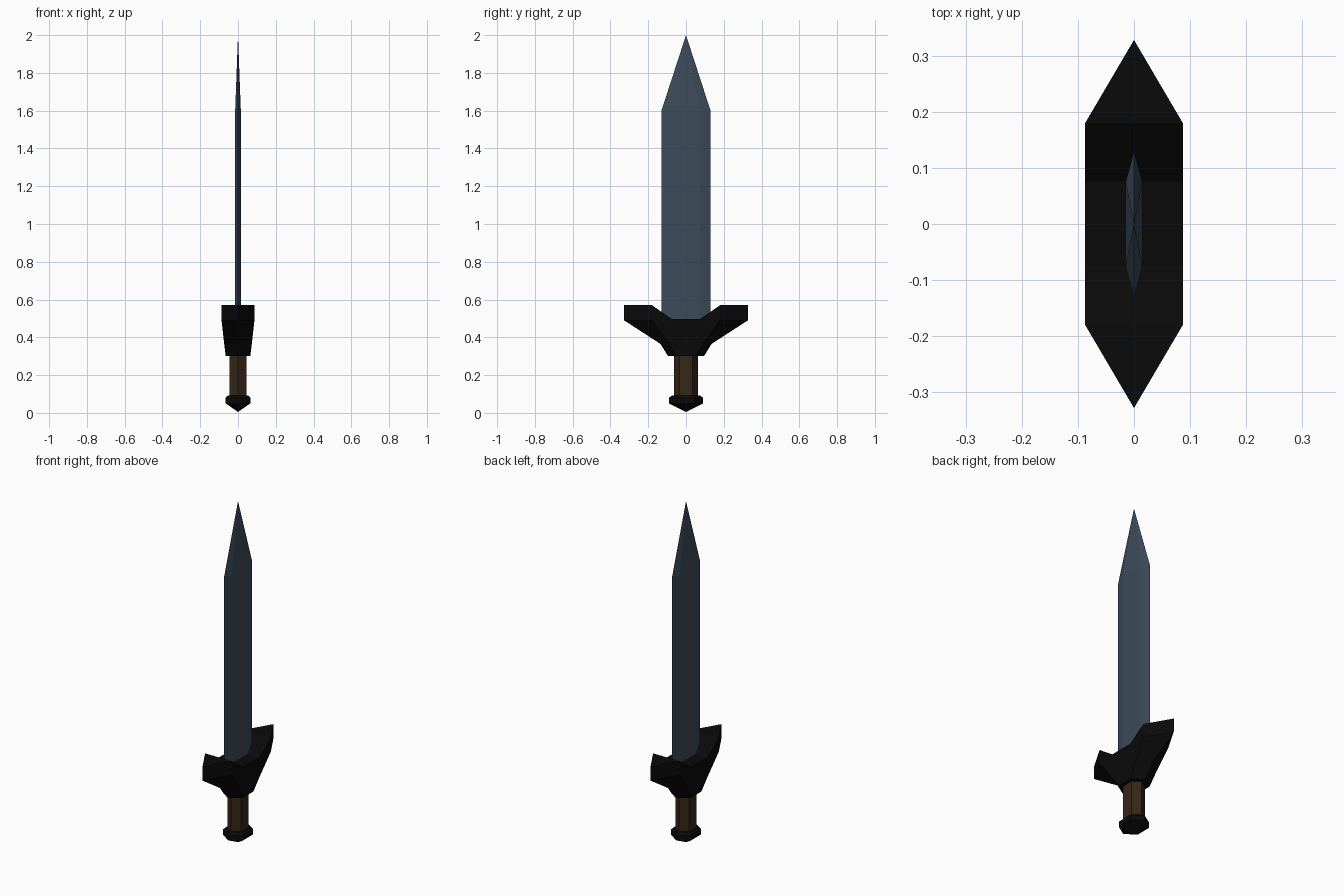
import bpy, bmesh

if "Cube" in bpy.data.objects:
    bpy.data.objects.remove(bpy.data.objects["Cube"])


def material(name, rgb):
    m = bpy.data.materials.new(name)
    m.diffuse_color = (*rgb, 1)
    m.use_nodes = True
    m.node_tree.nodes["Principled BSDF"].inputs["Base Color"].default_value = m.diffuse_color
    return m


def finish(name, bm, mat):
    bmesh.ops.recalc_face_normals(bm, faces=bm.faces)
    me = bpy.data.meshes.new(name)
    bm.to_mesh(me)
    bm.free()
    me.materials.append(mat)
    ob = bpy.data.objects.new(name, me)
    bpy.context.collection.objects.link(ob)
    return ob


def bridge(bm, a, b):
    n = len(a)
    for i in range(n):
        bm.faces.new((a[i], a[(i + 1) % n], b[(i + 1) % n], b[i]))


def hex_loft(name, rings, mat, bottom=None, top=None):
    """Loft six-sided rings (z, half x, corner y, end y); optional z of pointed ends."""
    bm = bmesh.new()
    loops = []
    for z, x, yc, ye in rings:
        pts = [(0, ye), (x, yc), (x, -yc), (0, -ye), (-x, -yc), (-x, yc)]
        loops.append([bm.verts.new((px, py, z)) for px, py in pts])
    for a, b in zip(loops, loops[1:]):
        bridge(bm, a, b)
    for loop, tip in ((loops[0], bottom), (loops[-1], top)):
        if tip is None:
            bm.faces.new(loop)
        else:
            p = bm.verts.new((0, 0, tip))
            for i in range(6):
                bm.faces.new((loop[i], loop[(i + 1) % 6], p))
    return finish(name, bm, mat)


steel = material("steel", (0.045, 0.07, 0.1))
black = material("black_metal", (0.003, 0.003, 0.003))
leather = material("leather", (0.035, 0.02, 0.008))

# Blade, grip and pommel
hex_loft("blade", [(0.47, 0.015, 0.075, 0.13), (1.6, 0.015, 0.075, 0.13)], steel, top=2.0)
hex_loft("grip", [(0.08, 0.045, 0.035, 0.063), (0.31, 0.045, 0.035, 0.063)], leather)
hex_loft("pommel", [(0.05, 0.065, 0.048, 0.09), (0.08, 0.065, 0.048, 0.09),
                    (0.092, 0.053, 0.04, 0.075)], black, bottom=0.005)

# Crossguard: each ring is one quarter (end, outer corner, inner corner), mirrored
quarter_rings = [
    [(0, 0.095, 0.30), (0.065, 0.05, 0.30), (0.065, 0.03, 0.30)],
    [(0, 0.135, 0.365), (0.073, 0.09, 0.365), (0.073, 0.055, 0.365)],
    [(0, 0.328, 0.49), (0.087, 0.18, 0.49), (0.08, 0.065, 0.43)],
    [(0, 0.328, 0.57), (0.087, 0.18, 0.57), (0.087, 0.075, 0.497)],
]
bm = bmesh.new()
loops = []
for e, o, n in quarter_rings:
    pts = [e, o, n]
    pts += [(p[0], -p[1], p[2]) for p in (n, o, e)]
    pts += [(-p[0], -p[1], p[2]) for p in (o, n)]
    pts += [(-p[0], p[1], p[2]) for p in (n, o)]
    loops.append([bm.verts.new(p) for p in pts])
for a, b in zip(loops, loops[1:]):
    bridge(bm, a, b)
bm.faces.new(loops[0])
t = loops[-1]
for ids in ((0, 1, 9), (1, 2, 8, 9), (2, 3, 7, 8), (3, 4, 6, 7), (4, 5, 6)):
    bm.faces.new([t[i] for i in ids])
finish("crossguard", bm, black)
